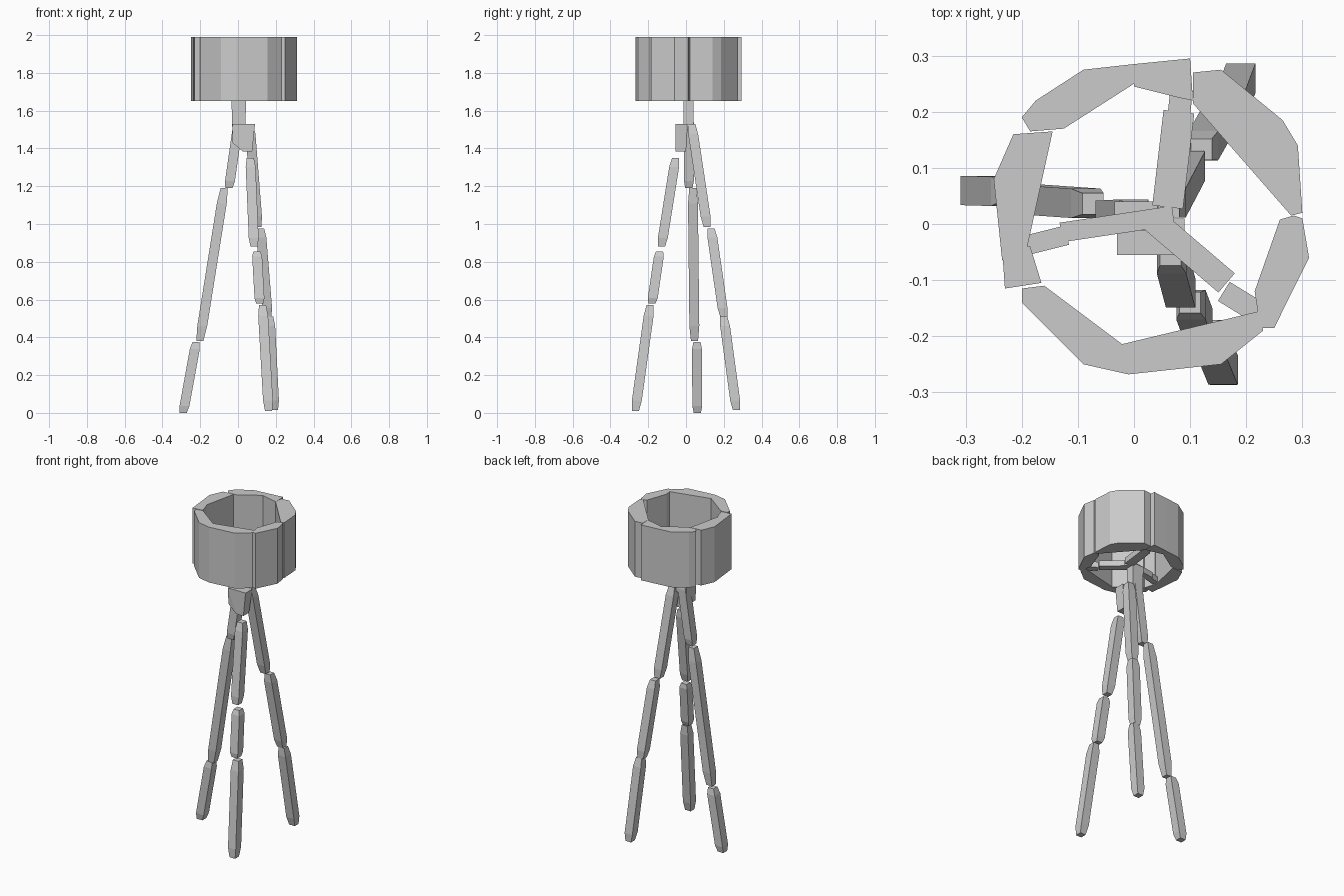
import bpy, bmesh, math
from mathutils import Vector

if "Cube" in bpy.data.objects:
    bpy.data.objects.remove(bpy.data.objects["Cube"])


def hull(name, pts):
    """Make one faceted convex chunk from a handful of points."""
    bm = bmesh.new()
    for p in pts:
        bm.verts.new(p)
    res = bmesh.ops.convex_hull(bm, input=bm.verts[:])
    junk = [v for v in res["geom_interior"] + res["geom_unused"]
            if isinstance(v, bmesh.types.BMVert) and v.is_valid]
    if junk:
        bmesh.ops.delete(bm, geom=list(set(junk)), context='VERTS')
    bmesh.ops.dissolve_limit(bm, angle_limit=0.02, verts=bm.verts[:], edges=bm.edges[:])
    bmesh.ops.recalc_face_normals(bm, faces=bm.faces[:])
    me = bpy.data.meshes.new(name)
    bm.to_mesh(me)
    bm.free()
    ob = bpy.data.objects.new(name, me)
    bpy.context.collection.objects.link(ob)
    return ob


def square(c, r, ang):
    return [Vector((c[0] + r * math.cos(ang + k * math.pi / 2),
                    c[1] + r * math.sin(ang + k * math.pi / 2), c[2])) for k in range(4)]


def strut(name, a, b, r=0.035, turn=math.pi / 4):
    """Square bar between two points with blunt chiselled ends."""
    a, b = Vector(a), Vector(b)
    pts = []
    for t, s in ((0, 0.72), (0.1, 1), (0.9, 1), (1, 0.72)):
        pts += square(a.lerp(b, t), r * s, turn)
    return hull(name, pts)


# Shade: a ring of faceted wall chunks
shade = {
    "back_right": [(.105, .27), (.155, .275), (.265, .185), (.292, .14), (.3, .02), (.28, .015), (.105, .215)],
    "right": [(.26, .008), (.285, .015), (.3, .01), (.312, -.06), (.25, -.185), (.225, -.185), (.215, -.12)],
    "front": [(-.025, -.215), (.2, -.17), (.225, -.155), (.23, -.19), (.155, -.25), (-.01, -.268)],
    "front_left": [(-.2, -.115), (-.16, -.11), (-.02, -.215), (-.01, -.268), (-.09, -.25), (-.2, -.14)],
    "left_small": [(-.235, -.045), (-.185, -.04), (-.165, -.105), (-.23, -.115)],
    "left": [(-.25, .08), (-.215, .16), (-.145, .165), (-.19, -.04), (-.235, -.065)],
    "back_left": [(-.2, .19), (-.175, .22), (-.09, .275), (0, .285), (0, .25), (-.125, .17), (-.185, .165)],
    "back": [(0, .285), (.1, .295), (.105, .22), (.08, .225), (0, .245)],
}
for n, prof in shade.items():
    hull("shade_" + n, [(x, y, z) for x, y in prof for z in (1.65, 1.99)])

# Spider arms carrying the shade
def arm(name, a, b, w, z0=1.655, z1=1.69):
    a, b = Vector(a), Vector(b)
    d = (b - a).normalized()
    n = Vector((-d.y, d.x)) * w / 2
    hull(name, [(p.x, p.y, z) for p in (a + n, a - n, b + n, b - n) for z in (z0, z1)])

arm("arm_back", (.06, .03), (.08, .2), .055)
arm("arm_back_tip", (.08, .195), (.085, .24), .04)
arm("arm_left", (.07, .015), (-.13, -.015), .035)
arm("arm_left_tip", (-.12, -.02), (-.2, -.04), .035)
arm("arm_right", (.03, .01), (.165, -.105), .045)
arm("arm_right_tip", (.16, -.12), (.225, -.16), .04)

# Central stem and hub
hull("stem", [(x, y, z) for z, xs in ((1.5, (-.03, .04)), (1.67, (-.035, .042)))
              for x in xs for y in (-.012, .04)])
hull("hub", [(x, y, 1.53) for x in (-.03, .09) for y in (-.055, .01)]
     + [(x, y, 1.385) for x in (.025, .075) for y in (-.055, .0)]
     + [(-.03, y, 1.43) for y in (-.05, 0)])

# Three splayed legs, each a chain of bars
legs = {
    "left_leg": [((-.29, .06, 0), (-.222, .058, .375)),
                 ((-.202, .045, .38), (-.073, .036, 1.19)),
                 ((-.048, .015, 1.19), (.005, .018, 1.56))],
    "back_leg": [((.193, .267, .015), (.168, .2, .51)),
                 ((.158, .2, .51), (.12, .133, .975)),
                 ((.105, .112, .985), (.062, .03, 1.53))],
    "front_leg": [((.162, -.268, .01), (.13, -.19, .57)),
                  ((.115, -.18, .58), (.1, -.14, .855)),
                  ((.085, -.13, .88), (.065, -.055, 1.35))],
}
for n, bars in legs.items():
    for i, (a, b) in enumerate(bars):
        strut(f"{n}_{i + 1}", a, b, 0.037)
